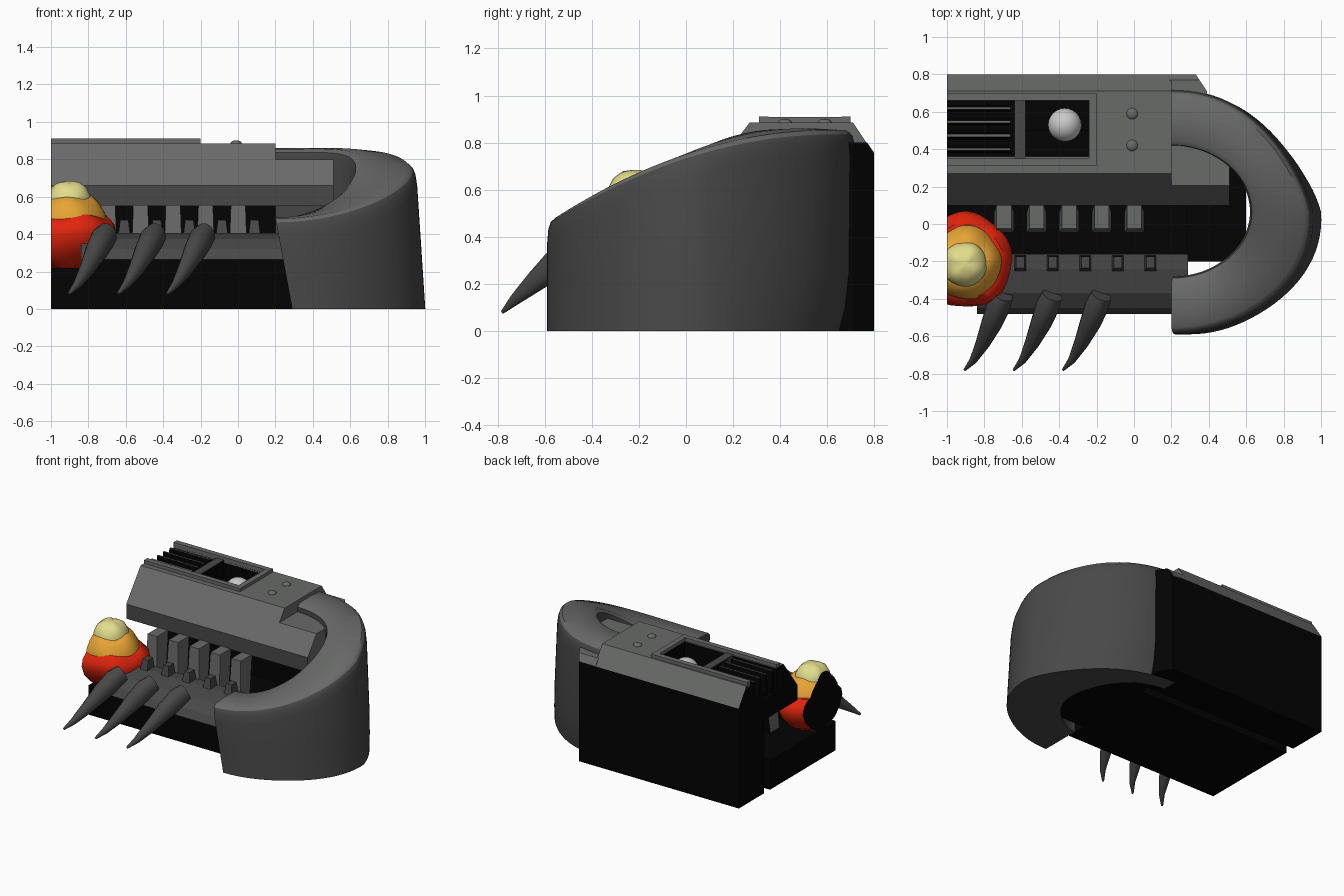
import bpy, bmesh, math
from mathutils import Vector

cube = bpy.data.objects.get("Cube")
if cube:
    bpy.data.objects.remove(cube)


def material(name, r, g, b):
    m = bpy.data.materials.new(name)
    m.use_nodes = True
    m.diffuse_color = (r, g, b, 1)
    m.node_tree.nodes["Principled BSDF"].inputs["Base Color"].default_value = (r, g, b, 1)
    return m


GREY = material("grey", .14, .145, .14)
DARK = material("dark grey", .065, .065, .065)
BLACK = material("black", .001, .001, .001)
RED = material("red", .75, .018, .004)
ORANGE = material("orange", .8, .37, .035)
YELLOW = material("yellow", .76, .72, .26)
WHITE = material("white", .58, .58, .58)


def finish(name, bm, mats, smooth=False, rule=None):
    """Turn a bmesh into an object; rule picks a material from a face normal."""
    bmesh.ops.recalc_face_normals(bm, faces=bm.faces)
    if rule:
        for f in bm.faces:
            f.material_index = rule(f.normal)
    me = bpy.data.meshes.new(name)
    bm.to_mesh(me)
    bm.free()
    ob = bpy.data.objects.new(name, me)
    bpy.context.collection.objects.link(ob)
    for m in mats:
        me.materials.append(m)
    if smooth:
        bpy.ops.object.select_all(action='DESELECT')
        ob.select_set(True)
        bpy.context.view_layer.objects.active = ob
        bpy.ops.object.shade_smooth_by_angle(angle=math.radians(40))
    return ob


def loft(bm, rings):
    """Skin a list of closed point rings with quads and cap both ends."""
    vs = [[bm.verts.new(p) for p in r] for r in rings]
    n = len(vs[0])
    for a, b in zip(vs, vs[1:]):
        for i in range(n):
            j = (i + 1) % n
            bm.faces.new((a[i], a[j], b[j], b[i]))
    bm.faces.new(vs[0])
    bm.faces.new(vs[-1])


def extrude_x(name, profile, x0, x1, mats, rule=None):
    """Extrude a (y, z) profile along x."""
    bm = bmesh.new()
    loft(bm, [[(x, y, z) for y, z in profile] for x in (x0, x1)])
    return finish(name, bm, mats, rule=rule)


def box(name, x0, x1, y0, y1, z0, z1, mat):
    return extrude_x(name, [(y0, z0), (y1, z0), (y1, z1), (y0, z1)], x0, x1, [mat])


def cut(ob, cutter):
    mod = ob.modifiers.new("cut", 'BOOLEAN')
    mod.operation = 'DIFFERENCE'
    mod.solver = 'EXACT'
    mod.material_mode = 'TRANSFER'
    mod.object = cutter
    bpy.context.view_layer.objects.active = ob
    bpy.ops.object.modifier_apply(modifier="cut")
    bpy.data.objects.remove(cutter)


def ball(name, centre, radius, mat):
    bm = bmesh.new()
    bmesh.ops.create_uvsphere(bm, u_segments=24, v_segments=14, radius=radius)
    bmesh.ops.translate(bm, verts=bm.verts, vec=centre)
    return finish(name, bm, [mat], True)


# Curved side wall: a rounded section swept round half an ellipse, flatter at the back
def wall_section(t):
    s, c = math.sin(t), math.cos(t)
    h = .775 + .185 * s - .105 * s * s
    section = [(1, 0), (1, .1), (1, .25), (1, h - .11), (.985, h - .055), (.95, h - .022), (.88, h - .003),
               (.5, h + .004), (.12, h), (.03, h - .02), (0, h - .06), (0, 0)]
    pts = []
    for f, z in section:
        k = z / h
        a = .42 + f * (.38 - .05 * k)
        a *= 1 - (.2 if s > 0 else .06) * f * s * c
        b = .345 + f * .31
        if s > 0:
            b += .15 * (1 - f) * (1 - k) - .05 * f * (1 - k) ** 6
        lean = .09 * (1 - k) * max(0, -s) ** 6
        pts.append((.2 + a * c + lean * (1 - c), .065 + b * s, z))
    return pts


bm = bmesh.new()
loft(bm, [wall_section(math.pi * (i / 48 - .5)) for i in range(49)])
finish("curved_side_wall", bm, [GREY, DARK], True, lambda n: int(n.z < .4))

# Black body: back box with a chamfered corner, floor and inner lining
bm = bmesh.new()
plan = [(-1, .5), (.39, .5), (.39, .71), (.33, .8), (-1, .8)]
loft(bm, [[(x, y, z) for x, y in plan] for z in (0, .75)])
finish("back_box", bm, [BLACK])
box("floor_base", -1, .29, -.35, .43, 0, .22, BLACK)
box("floor_lining", .29, .6, -.2, .48, .005, .2, BLACK)

# Overhanging front ledge on a black base
box("ledge_base", -.83, .29, -.35, -.16, .2, .27, BLACK)
extrude_x("front_ledge", [(-.48, .265), (-.45, .32), (-.37, .375), (-.24, .405), (-.16, .405), (-.16, .265)],
          -.84, .29, [DARK, BLACK], lambda n: int(n.x < -.9 or n.y > .9))


# Hood with a sunken vent
def hood_rule(n):
    if n.x < -.9 or n.z < -.9:
        return 1
    return 2 if n.y < -.95 else 0


hood_mats = [GREY, BLACK, DARK]
hood = extrude_x("hood", [(.1, .55), (.1, .66), (.27, .885), (.71, .885), (.8, .75), (.79, .55)],
                 -1, .2, hood_mats, hood_rule)
extrude_x("hood_end", [(.1, .55), (.1, .66), (.205, .8), (.45, .8), (.45, .55)],
          .19, .51, hood_mats, hood_rule)
bm = bmesh.new()
loft(bm, [[(x, y, z) for x, y in ((.19, .5), (.39, .5), (.39, .71), (o, q), (.19, q))]
          for z, o, q in ((.74, .33, .8), (.755, .33, .8), (.8, .35, .77))])
finish("hood_corner", bm, [GREY, BLACK], rule=lambda n: int(n.x > .5))
for x0, x1 in ((-1.1, -.64), (-.58, -.24)):
    cut(hood, box("vent_cutter", x0, x1, .36, .66, .7, 1, BLACK))

# Raised vent frame, divider and slats
for y in (.31, .66):
    box("vent_frame_rail", -1, -.2, y, y + .04, .87, .91, GREY)
box("vent_frame_end", -.24, -.2, .33, .68, .87, .909, GREY)
box("vent_divider", -.64, -.58, .35, .67, .72, .89, DARK)
for i in range(4):
    y = .4 + .073 * i
    extrude_x("vent_slat", [(y - .02, .72), (y - .007, .885), (y + .007, .885), (y + .02, .72)],
              -1, -.66, [GREY, BLACK], lambda n: int(abs(n.z) < .9))
ball("vent_ball", (-.37, .53, .77), .09, WHITE)

# Rivets
for y in (.42, .59):
    rivet = ball("rivet", (0, 0, 0), .03, GREY)
    rivet.scale.z = .55
    rivet.location = (-.01, y, .885)


# Rows of upright teeth, tapered
def tooth(name, x, w0, w1, y0, y1, y2, z0, z1, mat):
    bm = bmesh.new()
    loft(bm, [[(x - w, a, z), (x + w, a, z), (x + w, b, z), (x - w, b, z)]
              for w, a, b, z in ((w0, y0, y1, z0), (w1, y0 + .02, y2, z1))])
    finish(name, bm, [mat, BLACK], rule=lambda n: int(n.y > .8))


for i in range(5):
    x = -.695 + .174 * i
    tooth("tall_tooth", x, .052, .039, -.045, .06, .11, .2, .555, GREY)
    tooth("short_tooth", x + .087, .034, .022, -.255, -.165, -.175, .38, .475, DARK)

# Curved spikes on the ledge
path = [(-.03, .01, .4), (-.055, -.05, .37), (-.09, -.14, .305), (-.14, -.25, .21), (-.19, -.34, .13), (-.235, -.39, .08)]
radii = [.065, .075, .066, .045, .024, .008]
for k in range(3):
    base = Vector((-.67 + .263 * k, -.39, 0))
    rings = []
    for i, (p, r) in enumerate(zip(path, radii)):
        d = Vector(path[min(i + 1, 5)]) - Vector(path[max(i - 1, 0)])
        u = d.cross(Vector((0, 0, 1))).normalized()
        v = d.cross(u).normalized()
        rings.append([base + Vector(p) + r * (.85 * u * math.cos(a) + v * math.sin(a))
                      for a in (math.tau * j / 14 for j in range(14))])
    bm = bmesh.new()
    loft(bm, rings)
    finish("spike", bm, [DARK], True)

# Layered flame, sliced flat at the outer end
layers = [("flame_red", RED, [(.03, .215), (.1, .225), (.17, .265), (.225, .33), (.255, .4), (.245, .45), (.2, .495), (.05, .51)]),
          ("flame_orange", ORANGE, [(.1, .41), (.2, .44), (.195, .5), (.16, .56), (.12, .6), (.04, .61)]),
          ("flame_yellow", YELLOW, [(.06, .53), (.122, .565), (.118, .605), (.095, .65), (.06, .675), (.015, .683)])]
for k, (name, mat, profile) in enumerate(layers):
    rings = []
    for r, z in profile:
        ring = []
        for j in range(40):
            a = math.tau * j / 40
            wob = 1 + (1 - .35 * k) * (.025 * math.sin(5 * a + k) + .015 * math.sin(3 * a + 9 * z))
            ring.append((-.905 + r * wob * math.cos(a), -.195 - .01 * k + r * wob * math.sin(a),
                         z + .01 * math.sin(4 * a + 2 * k) * min(1, r * 6)))
        rings.append(ring)
    bm = bmesh.new()
    loft(bm, rings)
    sliced = bmesh.ops.bisect_plane(bm, geom=bm.verts[:] + bm.edges[:] + bm.faces[:],
                                    plane_co=(-1, 0, 0), plane_no=(-1, 0, 0), clear_outer=True)
    edges = [e for e in sliced["geom_cut"] if isinstance(e, bmesh.types.BMEdge)]
    bmesh.ops.holes_fill(bm, edges=edges)
    finish(name, bm, [mat, BLACK], True, lambda n: int(n.x < -.999))
